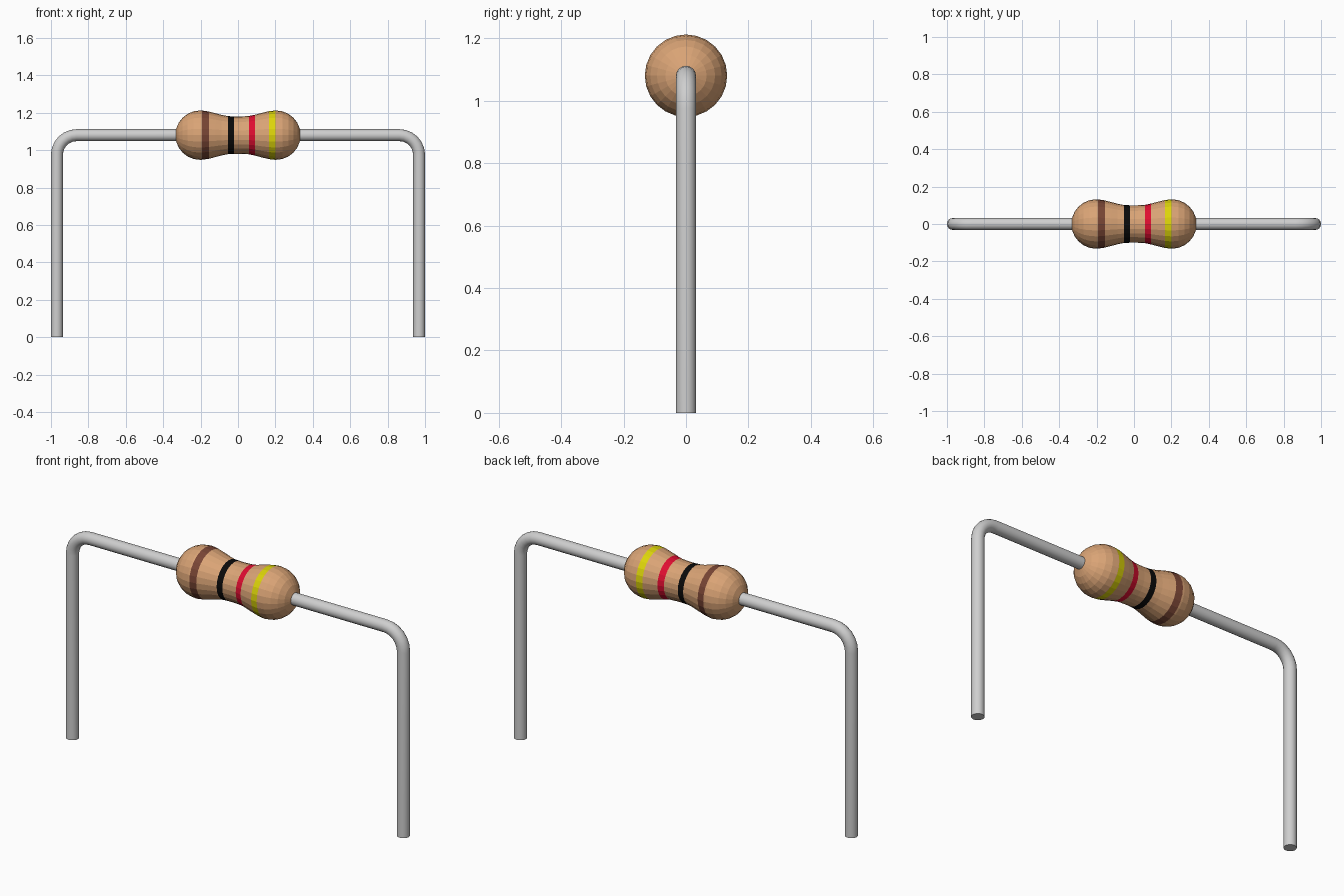
import bpy, bmesh, math
from mathutils import Vector

if "Cube" in bpy.data.objects:
    bpy.data.objects.remove(bpy.data.objects["Cube"])

AXIS_Z = 1.08      # height of the resistor axis
WIRE_R = 0.032
LEG_X = 0.968


def material(name, rgb):
    m = bpy.data.materials.new(name)
    m.diffuse_color = (*rgb, 1)
    m.use_nodes = True
    m.node_tree.nodes["Principled BSDF"].inputs["Base Color"].default_value = m.diffuse_color
    return m


tan = material("tan", (0.70, 0.37, 0.18))
brown = material("brown", (0.19, 0.06, 0.035))
black = material("black", (0.003, 0.003, 0.003))
red = material("red", (0.74, 0.004, 0.03))
yellow = material("yellow", (0.72, 0.66, 0.003))
metal = material("light grey metal", (0.62, 0.62, 0.62))


def skin(name, rings, mats, rule=None):
    """Join rings of points into a capped tube."""
    bm = bmesh.new()
    loops = [[bm.verts.new(p) for p in ring] for ring in rings]
    n = len(loops[0])
    for a, b in zip(loops, loops[1:]):
        for i in range(n):
            j = (i + 1) % n
            bm.faces.new((a[i], a[j], b[j], b[i]))
    bm.faces.new(loops[0])
    bm.faces.new(loops[-1])
    bmesh.ops.recalc_face_normals(bm, faces=bm.faces[:])
    if rule:
        for f in bm.faces:
            f.material_index = rule(f.calc_center_median().x)
    me = bpy.data.meshes.new(name)
    bm.to_mesh(me)
    bm.free()
    for m in mats:
        me.materials.append(m)
    ob = bpy.data.objects.new(name, me)
    bpy.context.collection.objects.link(ob)
    return ob


# Body: round ends with a narrower waist, turned about the x axis
END_X, END_R, WAIST_R = 0.203, 0.132, 0.1
BANDS = [(-0.193, -0.156), (-0.054, -0.022), (0.058, 0.091), (0.166, 0.201)]


def radius(x):
    x = abs(x)
    if x > END_X:
        return math.sqrt(max(END_R ** 2 - (x - END_X) ** 2, 1e-6))
    t = max(0, (x - 0.03) / (END_X - 0.03))
    return WAIST_R + (END_R - WAIST_R) * t * t * (3 - 2 * t)


cap = [END_X + END_R * math.sin(math.radians(a)) for a in (0, 15, 30, 45, 60, 75, 88)]
stations = sorted({s * x for x in cap for s in (-1, 1)}
                  | {x for band in BANDS for x in band} | {-0.12, -0.088, 0.018, 0.128})


def band_index(x):
    for i, (lo, hi) in enumerate(BANDS):
        if lo < x < hi:
            return i + 1
    return 0


SIDES = 24
body_rings = []
for x in stations:
    r = radius(x)
    body_rings.append([(x, r * math.cos(i * math.tau / SIDES),
                        AXIS_Z + r * math.sin(i * math.tau / SIDES)) for i in range(SIDES)])
skin("resistor_body", body_rings, [tan, brown, black, red, yellow], band_index)

# Wire leads: straight out of the body, rounded bend, straight down
BEND = 0.105


def lead(name, side):
    path = [(0.30, AXIS_Z, 0)]
    for k in range(7):
        a = math.radians(15 * k)
        path.append((LEG_X - BEND + BEND * math.sin(a), AXIS_Z - BEND + BEND * math.cos(a), a))
    path.append((LEG_X, 0, math.pi / 2))
    rings = []
    for x, z, a in path:
        out = Vector((math.sin(a), 0, math.cos(a)))
        ring = []
        for i in range(16):
            t = i * math.tau / 16
            p = Vector((x, 0, z)) + WIRE_R * (out * math.cos(t) + Vector((0, math.sin(t), 0)))
            ring.append((side * p.x, p.y, p.z))
        rings.append(ring)
    ob = skin(name, rings, [metal])
    bpy.ops.object.select_all(action='DESELECT')
    ob.select_set(True)
    bpy.context.view_layer.objects.active = ob
    bpy.ops.object.shade_smooth_by_angle(angle=math.radians(35))


lead("left_lead", -1)
lead("right_lead", 1)
